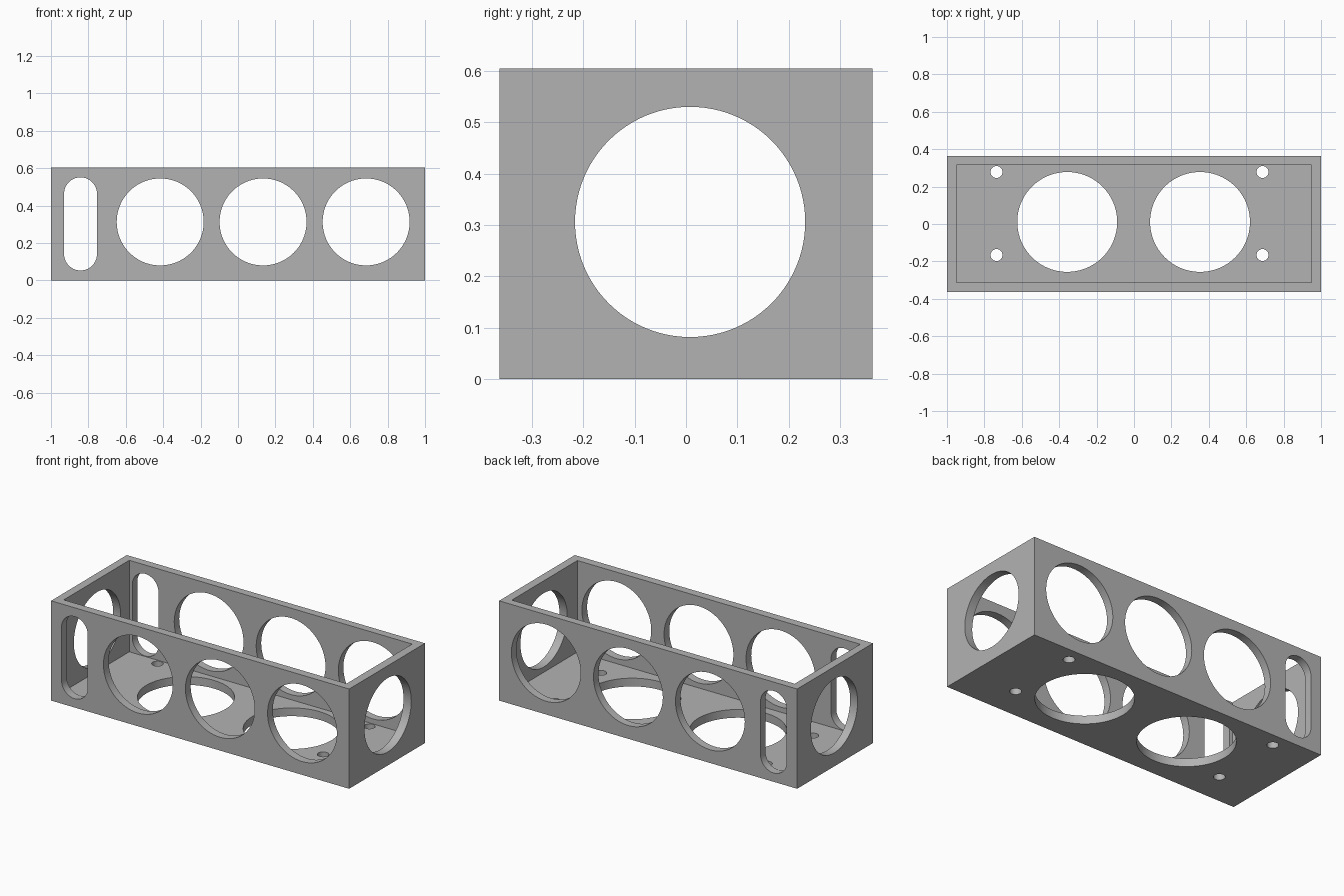
import bpy
import math
from mathutils import Vector

if "Cube" in bpy.data.objects:
    bpy.data.objects.remove(bpy.data.objects["Cube"], do_unlink=True)

LENGTH, DEPTH, HEIGHT, FLOOR = 2.0, 0.726, 0.605, 0.05
AXIS_TURN = {"X": (0, math.pi / 2, 0), "Y": (math.pi / 2, 0, 0), "Z": (0, 0, 0)}

grey = bpy.data.materials.new("plain grey")
grey.use_nodes = True
colour = (0.45, 0.45, 0.45, 1)
grey.diffuse_color = colour
grey.node_tree.nodes["Principled BSDF"].inputs["Base Color"].default_value = colour


def box(name, low, high):
    low, high = Vector(low), Vector(high)
    bpy.ops.mesh.primitive_cube_add(size=1, location=(low + high) / 2)
    obj = bpy.context.object
    obj.name = name
    obj.scale = high - low
    bpy.ops.object.transform_apply(location=True, rotation=True, scale=True)
    obj.data.materials.append(grey)
    return obj


def cut(target, cutter):
    mod = target.modifiers.new("cut", "BOOLEAN")
    mod.operation = "DIFFERENCE"
    mod.solver = "EXACT"
    mod.object = cutter
    bpy.context.view_layer.objects.active = target
    bpy.ops.object.modifier_apply(modifier=mod.name)
    bpy.data.objects.remove(cutter, do_unlink=True)


def drill(target, centre, radius, axis, length, sides=96, stretch=0):
    """Cut a round hole, or an upright slot when stretch is given."""
    bpy.ops.mesh.primitive_cylinder_add(
        vertices=sides, radius=radius, depth=length,
        location=centre, rotation=AXIS_TURN[axis])
    cutter = bpy.context.object
    cutter.data.materials.append(grey)
    bpy.ops.object.transform_apply(location=True, rotation=True, scale=True)
    if stretch:
        for v in cutter.data.vertices:
            v.co.z += math.copysign(stretch, v.co.z - centre[2])
    cut(target, cutter)


# Open-topped tray
tray = box("open_tray", (-LENGTH / 2, -DEPTH / 2, 0), (LENGTH / 2, DEPTH / 2, HEIGHT))
cut(tray, box("cavity", (-0.95, -0.313, FLOOR), (0.948, 0.315, 1)))

# Round windows and upright slot through the front and back walls
for x in (-0.416, 0.134, 0.685):
    drill(tray, (x, 0, 0.313), 0.2325, "Y", 1)
drill(tray, (-0.842, 0, 0.3025), 0.088, "Y", 1, sides=62, stretch=0.161)

# Round window through both end walls
drill(tray, (0, 0.008, 0.306), 0.224, "X", 3)

# Large floor openings and corner screw holes
for x in (-0.357, 0.353):
    drill(tray, (x, 0.011, 0), 0.267, "Z", 0.2)
for x in (-0.735, 0.687):
    for y in (-0.166, 0.278):
        drill(tray, (x, y, 0), 0.032, "Z", 0.2, sides=32)

# Smooth hole walls with crisp rims
bpy.ops.object.select_all(action="DESELECT")
tray.select_set(True)
bpy.context.view_layer.objects.active = tray
bpy.ops.object.shade_smooth_by_angle(angle=math.radians(30))
